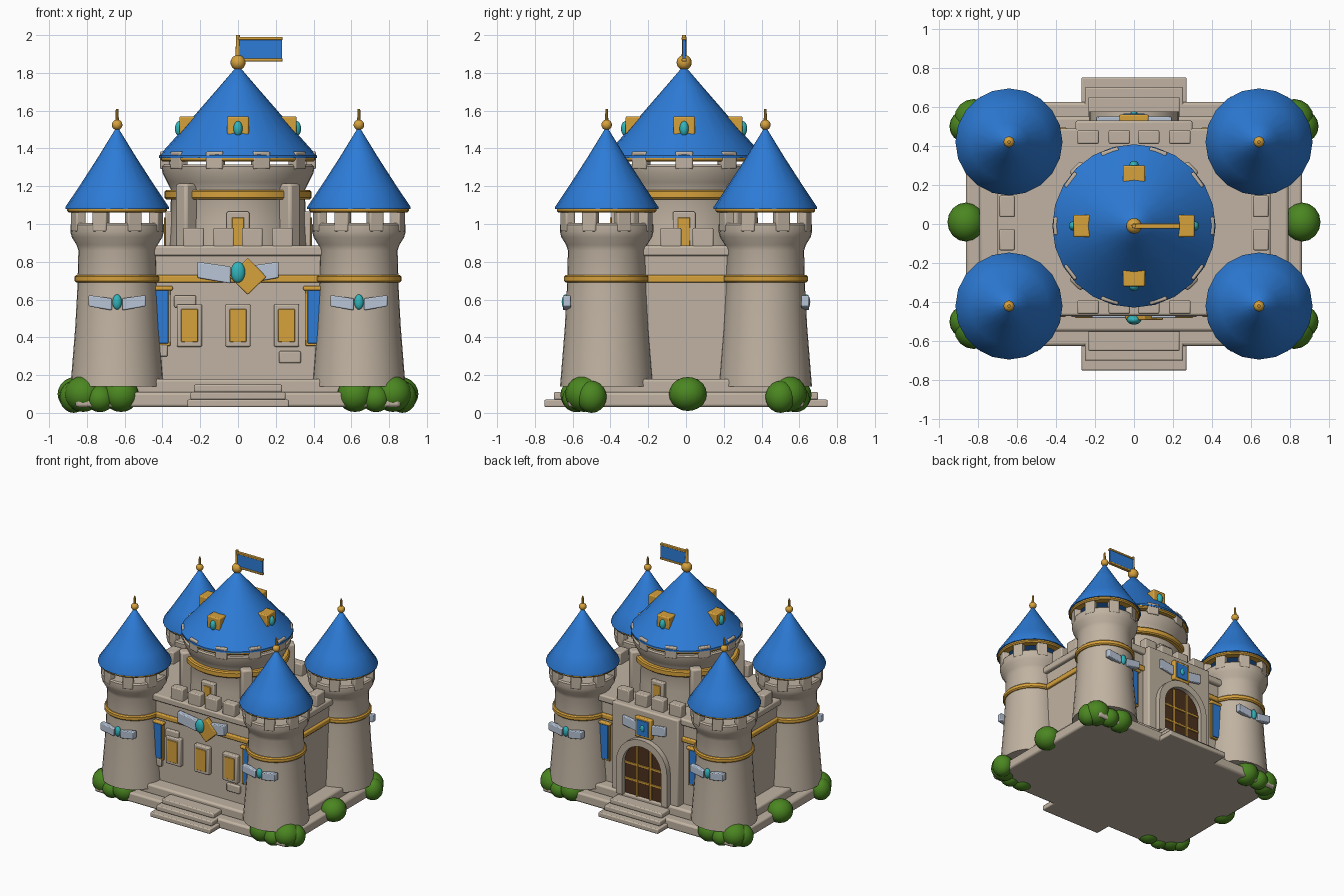
import bpy, bmesh
from math import pi, sin, cos, radians
from mathutils import Matrix, Vector

if "Cube" in bpy.data.objects:
    bpy.data.objects.remove(bpy.data.objects["Cube"], do_unlink=True)


def material(name, rgb):
    m = bpy.data.materials.new(name)
    m.use_nodes = True
    m.diffuse_color = (*rgb, 1)
    m.node_tree.nodes["Principled BSDF"].inputs["Base Color"].default_value = (*rgb, 1)
    return m


stone = material("warm_stone", (.53, .45, .36))
blue = material("roof_blue", (.026, .2, .68))
gold = material("gold", (.68, .36, .045))
green = material("leaf_green", (.07, .24, .015))
teal = material("teal_gem", (.03, .46, .5))
silver = material("pale_silver", (.48, .56, .68))
wood = material("dark_wood", (.07, .03, .012))
made = []


def finish(name, bm, mat, matrix=Matrix(), bevel=0):
    bmesh.ops.transform(bm, matrix=matrix, verts=bm.verts)
    bmesh.ops.recalc_face_normals(bm, faces=bm.faces)
    me = bpy.data.meshes.new(name)
    bm.to_mesh(me)
    bm.free()
    me.materials.append(mat)
    ob = bpy.data.objects.new(name, me)
    bpy.context.collection.objects.link(ob)
    if bevel:
        mod = ob.modifiers.new("soft_edges", "BEVEL")
        mod.width, mod.segments = bevel, 2
    made.append(ob)
    return ob


def turned(angle, at=(0, 0, 0)):
    return Matrix.Translation(at) @ Matrix.Rotation(angle, 4, "Z")


def box(name, mat, lo, hi, matrix=Matrix(), bevel=.008):
    lo, hi = Vector(lo), Vector(hi)
    bm = bmesh.new()
    bmesh.ops.create_cube(bm, size=1)
    bmesh.ops.scale(bm, vec=hi - lo, verts=bm.verts)
    bmesh.ops.translate(bm, vec=(lo + hi) / 2, verts=bm.verts)
    return finish(name, bm, mat, matrix, bevel)


def lathe(name, mat, profile, at=(0, 0, 0), segs=32, closed=False):
    # Spin an (r, z) profile about a vertical axis
    bm = bmesh.new()
    pts = [bm.verts.new((r, 0, z)) for r, z in profile]
    pairs = list(zip(pts, pts[1:])) + ([(pts[-1], pts[0])] if closed else [])
    edges = [bm.edges.new(p) for p in pairs]
    bmesh.ops.spin(bm, geom=pts + edges, axis=(0, 0, 1), cent=(0, 0, 0),
                   angle=2 * pi, steps=segs, use_duplicate=False)
    bmesh.ops.remove_doubles(bm, verts=bm.verts, dist=.0005)
    return finish(name, bm, mat, Matrix.Translation(at))


def band(name, r, z0, z1, at=(0, 0, 0), depth=.04):
    c = .009
    lathe(name, gold, [(r - depth, z0), (r - c, z0), (r, z0 + c), (r, z1 - c),
                       (r - c, z1), (r - depth, z1)], at, closed=True)


def ball(name, mat, at, size):
    bm = bmesh.new()
    bmesh.ops.create_uvsphere(bm, u_segments=16, v_segments=10, radius=1)
    finish(name, bm, mat, Matrix.Translation(at) @ Matrix.Diagonal((*size, 1)))


def plate(name, mat, outline, d0, d1, matrix=Matrix(), bevel=0):
    # Extrude an (x, z) outline outwards from depth d0 to d1 along -y
    bm = bmesh.new()
    face = bm.faces.new([bm.verts.new((x, -d0, z)) for x, z in outline])
    new = bmesh.ops.extrude_face_region(bm, geom=[face])["geom"]
    bmesh.ops.translate(bm, vec=(0, d0 - d1, 0),
                        verts=[v for v in new if isinstance(v, bmesh.types.BMVert)])
    return finish(name, bm, mat, matrix, bevel)


def wings(name, z, scale, d0, d1, matrix):
    shape = [(.04, -.06), (.04, .03), (.215, .055), (.215, -.03)]
    for side in (-1, 1):
        plate(name, silver, [(side * x * scale, z + h * scale) for x, h in shape],
              d0, d1, matrix, .006)


FRONT, BACK = Matrix(), turned(pi)

# Stepped base
box("lower_base", stone, (-.86, -.625, .03), (.86, .625, .11), bevel=.015)
box("upper_base", stone, (-.79, -.55, .1), (.79, .55, .18), bevel=.015)
for m in (FRONT, BACK):
    for i in range(3):
        w = .27 - .018 * i
        box("step", stone, (-w, -.75 + .05 * i, .03 + .04 * i),
            (w, -.5, .07 + .04 * i), m)

# Main walls, cornice and trim
box("walls", stone, (-.67, -.44, .15), (.67, .46, .86))
box("cornice", stone, (-.7, -.47, .83), (.7, .49, .885), bevel=.012)
box("wall_band", gold, (-.69, -.46, .69), (.69, .48, .73))
for x in (-.235, -.075, .075, .235):
    box("front_merlon", stone, (x - .055, -.46, .87), (x + .055, -.39, .98))
    box("back_merlon", stone, (x - .055, .41, .87), (x + .055, .48, .98))
for side in (-1, 1):
    for y in (-.08, .09):
        box("side_merlon", stone, (side * .65 - .04, y - .055, .87),
            (side * .65 + .04, y + .055, .98))

# Corner towers
for sx in (-1, 1):
    for sy in (-1, 1):
        c = (sx * .64, sy * .42, 0)
        lathe("tower_body", stone, [(0, .14), (.247, .14), (.238, .25), (.222, .45),
              (.211, .65), (.205, .86), (.215, .89), (.24, .93), (.248, .96),
              (.248, .995), (.238, 1.005), (0, 1.005)], c)
        band("tower_band", .226, .69, .73, c)
        for k in range(8):
            box("tower_merlon", stone, (.195, -.04, .96), (.25, .04, 1.075),
                turned(k * pi / 4 + pi / 8, c))
        band("roof_rim", .264, 1.06, 1.09, c, .06)
        lathe("tower_roof", blue, [(0, 1.08), (.274, 1.08), (.274, 1.09), (.2, 1.2),
              (.1, 1.355), (.008, 1.505), (0, 1.51)], c, 20)
        ball("tower_finial", gold, (c[0], c[1], 1.525), (.028, .028, .028))
        lathe("tower_spike", gold, [(0, 1.5), (.011, 1.5), (.007, 1.61), (0, 1.61)], c, 10)
        m = turned(0 if sy < 0 else pi, c)
        wings("tower_wing", .585, .7, .19, .232, m)
        ball("tower_gem", teal, (c[0], sy * .638, .587), (.025, .02, .04))

# Central keep
K = (0, -.01, 0)
lathe("keep_body", stone, [(0, .8), (.37, .8), (.358, 1), (.355, 1.18), (.375, 1.22),
      (.4, 1.27), (.405, 1.305), (.395, 1.315), (0, 1.315)], K, 40)
band("keep_band", .39, 1.13, 1.18, K, .06)
for k in range(10):
    box("keep_merlon", stone, (.36, -.046, 1.29), (.412, .046, 1.385),
        turned(k * pi / 5, K))
band("keep_roof_rim", .412, 1.33, 1.36, K, .07)
lathe("keep_roof", blue, [(0, 1.35), (.418, 1.35), (.418, 1.362), (.33, 1.46),
      (.2, 1.61), (.1, 1.725), (.01, 1.83), (0, 1.835)], K, 24)
for k in range(4):
    m = turned(k * pi / 2, K)
    box("dormer", gold, (-.057, -.31, 1.46), (.057, -.2, 1.57), m)
    ball("dormer_gem", teal, m @ Vector((0, -.31, 1.505)), (.024, .024, .04))
    box("keep_doorway", stone, (-.06, -.385, .86), (.06, -.33, 1.065), m)
    box("keep_door", gold, (-.032, -.392, .87), (.032, -.34, 1.035), m, .004)
    box("keep_buttress", stone, (-.042, -.43, .86), (.042, -.34, 1.215),
        turned(k * pi / 2 + pi / 4, K), .015)

# Keep finial and flag
ball("keep_finial", gold, (0, -.01, 1.855), (.04, .04, .04))
lathe("flag_pole", gold, [(0, 1.8), (.014, 1.8), (.011, 2), (0, 2)], K, 12)
box("flag", blue, (.005, -.018, 1.87), (.232, -.002, 1.98), bevel=0)
for z in (1.86, 1.974):
    box("flag_trim", gold, (0, -.023, z), (.236, .003, z + .016), bevel=.004)

# Front windows and loose stones
for x in (-.257, 0, .257):
    box("window_frame", stone, (x - .067, -.475, .35), (x + .067, -.42, .575))
    box("window_pane", gold, (x - .044, -.482, .375), (x + .044, -.43, .55), bevel=.003)
for x, z in ((-.28, .59), (.275, .295), (-.43, .33)):
    box("raised_stone", stone, (x - .058, -.462, z - .032), (x + .058, -.42, z + .032))

# Hanging banners on both faces
for m, d in ((FRONT, .44), (BACK, .46)):
    for x in (-.415, .415):
        box("banner_trim", gold, (x - .058, -d - .018, .355), (x + .058, -d, .655), m, .003)
        box("banner_cloth", blue, (x - .047, -d - .026, .368), (x + .047, -d, .65), m, .003)
        box("banner_rod", gold, (x - .07, -d - .035, .648), (x + .07, -d, .672), m)

# Front crest
wings("front_crest_wing", .745, 1, .44, .482, FRONT)
plate("front_crest_diamond", gold, [(-.045, .72), (.052, .625), (.15, .72), (.052, .82)],
      .45, .492, FRONT, .006)
ball("front_crest_gem", teal, (0, -.49, .745), (.038, .025, .056))

# Back gatehouse with arched door
box("gatehouse", stone, (-.3, -.53, .15), (.3, -.4, .885), BACK, .012)


def arch(w, spring, foot):
    curve = [(w * cos(radians(a)), spring + w * sin(radians(a))) for a in range(0, 181, 12)]
    return [(w, foot)] + curve + [(-w, foot)]


plate("door_arch", stone, arch(.23, .43, .17) + arch(.175, .43, .17)[::-1], .5, .575, BACK)
plate("door_panel", wood, arch(.18, .43, .17), .5, .54, BACK)
for x in (-.06, .06):
    box("door_upright", gold, (x - .009, -.55, .175), (x + .009, -.53, .585), BACK, .003)
for z in (.3, .43):
    box("door_crossbar", gold, (-.175, -.548, z - .009), (.175, -.53, z + .009), BACK, .003)
wings("back_crest_wing", .755, .9, .52, .55, BACK)
box("back_crest_frame", gold, (-.075, -.56, .67), (.075, -.52, .835), BACK)
box("back_crest_panel", blue, (-.055, -.566, .69), (.055, -.53, .815), BACK, .003)
ball("back_crest_gem", teal, (0, .565, .752), (.018, .012, .028))

# Bushes round the base
for sx in (-1, 1):
    ball("side_bush", green, (sx * .86, .01, .1), (.095, .1, .09))
    for sy in (-1, 1):
        for x, y, r in ((.82, .54, .1), (.62, .57, .095), (.73, .58, .075)):
            ball("corner_bush", green, (sx * x, sy * y, r), (r, r, r * .95))
        ball("outer_bush", green, (sx * .87, sy * .5, .085), (.075, .08, .085))

bpy.ops.object.select_all(action="DESELECT")
for ob in made:
    ob.select_set(True)
bpy.context.view_layer.objects.active = made[0]
bpy.ops.object.shade_smooth_by_angle(angle=radians(35))
